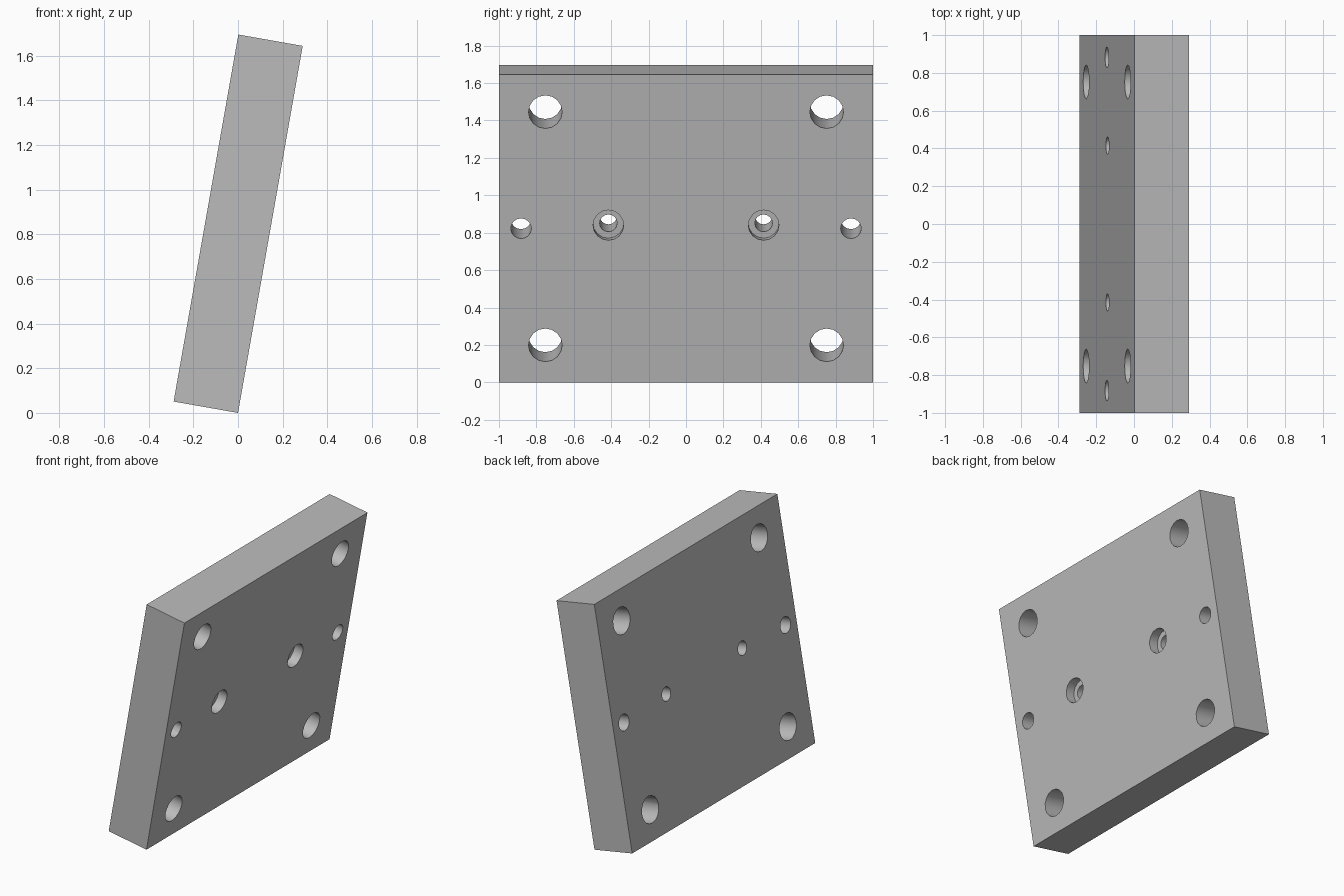
import bpy
from math import radians, pi
from mathutils import Matrix, Vector

THICK, WIDTH, HEIGHT = 0.293, 2.0, 1.67

cube = bpy.data.objects.get("Cube")
if cube:
    bpy.data.objects.remove(cube, do_unlink=True)

grey = bpy.data.materials.new("plain grey")
grey.use_nodes = True
colour = (0.5, 0.5, 0.5, 1)
grey.diffuse_color = colour
grey.node_tree.nodes["Principled BSDF"].inputs["Base Color"].default_value = colour

# Plate leaning back by ten degrees on its lower edge
lean = (Matrix.Rotation(radians(10), 4, "Y")
        @ Matrix.Translation((-THICK / 2, 0, HEIGHT / 2)))
bpy.ops.mesh.primitive_cube_add(size=1)
plate = bpy.context.object
plate.name = "mounting_plate"
plate.data.transform(lean @ Matrix.Diagonal((THICK, WIDTH, HEIGHT, 1)))
plate.data.materials.append(grey)


def drill(name, y, z, radius, start, end, sides=16):
    """Cut a round hole across the plate between two local depths."""
    bpy.ops.mesh.primitive_cylinder_add(vertices=sides, radius=radius, depth=end - start)
    cutter = bpy.context.object
    cutter.name = name
    cutter.data.transform(lean @ Matrix.Translation(((start + end) / 2, y, z))
                          @ Matrix.Rotation(pi / 2, 4, "Y"))
    cutter.data.materials.append(grey)
    cutter.hide_render = True
    cut = plate.modifiers.new(name, "BOOLEAN")
    cut.operation = "DIFFERENCE"
    cut.solver = "EXACT"
    cut.object = cutter
    bpy.context.view_layer.objects.active = plate
    bpy.ops.object.modifier_apply(modifier=cut.name)
    bpy.data.objects.remove(cutter, do_unlink=True)


for side in (-1, 1):
    # Corner bolt holes
    for z in (-0.633, 0.633):
        drill("corner_hole", side * 0.752, z, 0.09, -0.3, 0.3)
    # Outer dowel hole
    drill("dowel_hole", side * 0.882, 0, 0.055, -0.3, 0.3)
    # Counterbored screw hole
    drill("screw_hole", side * 0.415, 0.018, 0.047, -0.3, 0.3)
    drill("counterbore", side * 0.415, 0.018, 0.082, THICK / 2 - 0.065, 0.3)

bpy.ops.object.select_all(action="DESELECT")
plate.select_set(True)
bpy.context.view_layer.objects.active = plate
bpy.ops.object.shade_smooth_by_angle(angle=radians(30))
